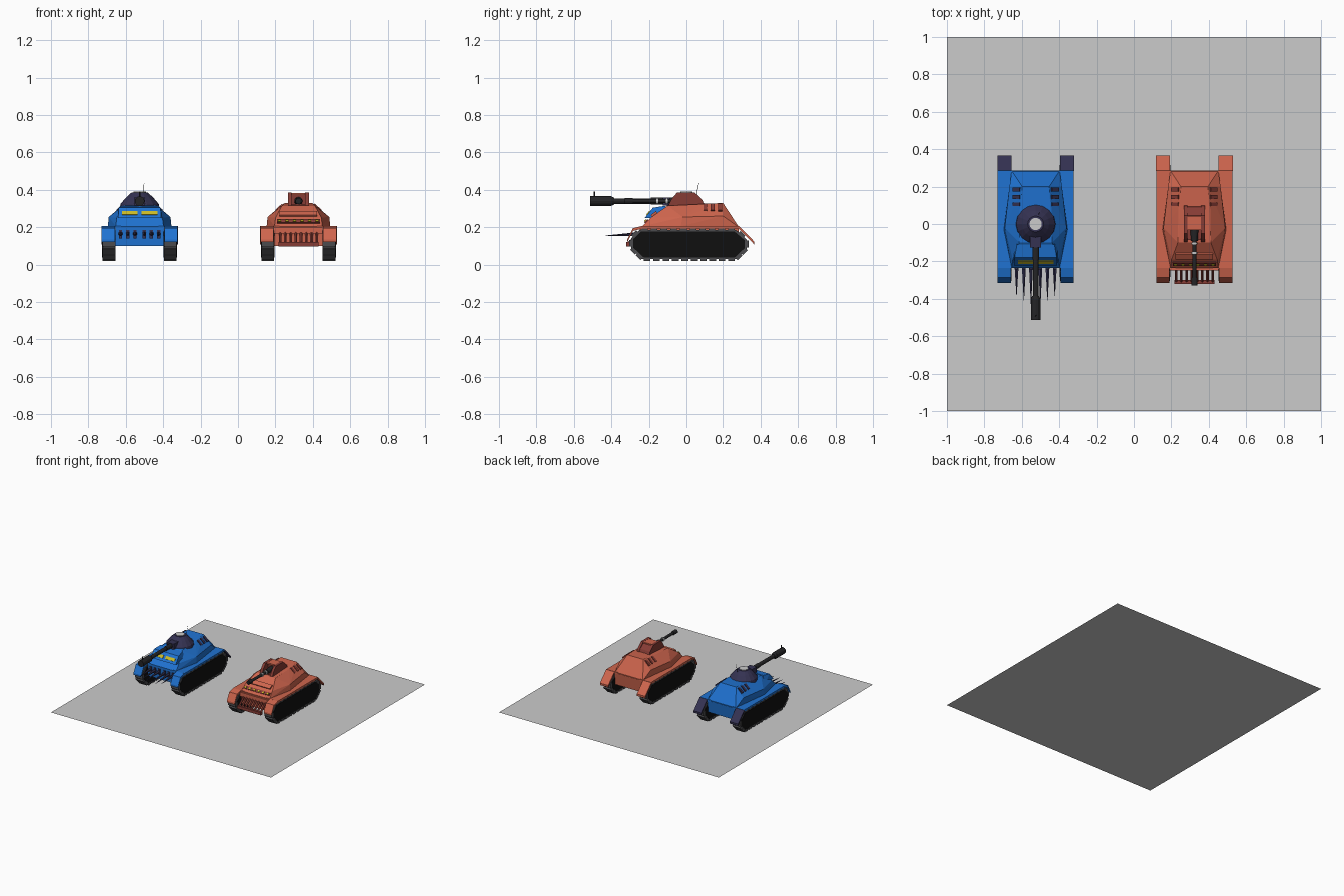
import bpy, bmesh
from math import atan2, hypot, radians, pi
from mathutils import Matrix, Vector

if "Cube" in bpy.data.objects:
    bpy.data.objects.remove(bpy.data.objects["Cube"])


def material(name, rgb):
    m = bpy.data.materials.new(name)
    m.diffuse_color = (*rgb, 1)
    m.use_nodes = True
    m.node_tree.nodes["Principled BSDF"].inputs["Base Color"].default_value = m.diffuse_color
    return m


BLUE = material("blue_paint", (0.014, 0.17, 0.64))
RED = material("red_paint", (0.62, 0.13, 0.075))
DARK_RED = material("dark_red_paint", (0.24, 0.045, 0.035))
PURPLE = material("purple_paint", (0.035, 0.032, 0.085))
BLACK = material("black", (0.005, 0.005, 0.005))
STEEL = material("dark_steel", (0.018, 0.018, 0.02))
TRACK = material("track_grey", (0.07, 0.07, 0.075))
YELLOW = material("yellow_light", (0.6, 0.5, 0.02))

centre_x = 0.0  # current tank's centre line; parts are built around local x = 0


def finish(bm, name, mat=None, mirror=False):
    bmesh.ops.recalc_face_normals(bm, faces=bm.faces)
    me = bpy.data.meshes.new(name)
    bm.to_mesh(me)
    bm.free()
    ob = bpy.data.objects.new(name, me)
    ob.location.x = centre_x
    bpy.context.collection.objects.link(ob)
    if mat:
        me.materials.append(mat)
    if mirror:
        ob.modifiers.new("mirror", 'MIRROR').use_mirror_merge = False
    return ob


def add_box(bm, pos, size, tilt=0, roll=0):
    mat = (Matrix.Translation(pos) @ Matrix.Rotation(roll, 4, 'Y') @ Matrix.Rotation(tilt, 4, 'X')
           @ Matrix.Diagonal((*size, 1)))
    bmesh.ops.create_cube(bm, size=1, matrix=mat)


def boxes(name, items, mat, mirror=False):
    bm = bmesh.new()
    for it in items:
        add_box(bm, *it)
    return finish(bm, name, mat, mirror)


def add_rod(bm, a, b, r1, r2, n=12):
    a, b = Vector(a), Vector(b)
    d = b - a
    mat = Matrix.Translation((a + b) / 2) @ d.to_track_quat('Z', 'Y').to_matrix().to_4x4()
    bmesh.ops.create_cone(bm, cap_ends=True, segments=n, radius1=r1, radius2=r2,
                          depth=d.length, matrix=mat)


def rods(name, items, mat, mirror=False):
    bm = bmesh.new()
    for it in items:
        add_rod(bm, *it)
    return finish(bm, name, mat, mirror)


def prism(name, profile, x0, x1, mat, mirror=False):
    """Extrude a (y, z) outline from x0 to x1."""
    bm = bmesh.new()
    f = bm.faces.new([bm.verts.new((x0, y, z)) for y, z in profile])
    ext = bmesh.ops.extrude_face_region(bm, geom=[f])
    bmesh.ops.translate(bm, vec=(x1 - x0, 0, 0),
                        verts=[v for v in ext['geom'] if isinstance(v, bmesh.types.BMVert)])
    return finish(bm, name, mat, mirror)


def hull(name, half_points, mat):
    """Faceted convex solid from points on one side, repeated on the other."""
    bm = bmesh.new()
    for x, y, z in half_points:
        for s in (-1, 1):
            bm.verts.new((s * x, y, z))
    bmesh.ops.convex_hull(bm, input=bm.verts)
    bmesh.ops.dissolve_limit(bm, angle_limit=radians(2), verts=bm.verts, edges=bm.edges)
    return finish(bm, name, mat)


def strip(points, t):
    return points + [(y, z - t) for y, z in reversed(points)]


BELT = [(-.235, .03), (.27, .03), (.325, .085), (.325, .135), (.27, .185),
        (-.25, .185), (-.295, .14), (-.295, .09)]


def chassis(tag, paint, flap_paint, vent_paint):
    # Running gear: belt, black side plate and tread pads
    prism(tag + "_track_belt", BELT, .132, .196, TRACK, True)
    side = [(.015 + (y - .015) * .965, .107 + (z - .107) * .9) for y, z in BELT]
    prism(tag + "_track_side_plate", side, .128, .2, BLACK, True)
    pads = []
    for (y0, z0), (y1, z1) in zip(BELT, BELT[1:] + BELT[:1]):
        length = hypot(y1 - y0, z1 - z0)
        n = max(1, round(length / .05))
        for i in range(n):
            t = (i + .5) / n
            pads.append(((.164, y0 + (y1 - y0) * t, z0 + (z1 - z0) * t),
                         (.068, .036, .022), atan2(z1 - z0, y1 - y0)))
    boxes(tag + "_tread_pads", pads, TRACK, True)

    # Fenders with front and rear flaps
    prism(tag + "_fender", strip([(-.235, .208), (.285, .208)], .015), .1, .203, paint, True)
    prism(tag + "_front_flap", strip([(-.315, .135), (-.285, .195), (-.234, .208)], .015),
          .132, .203, paint, True)
    prism(tag + "_rear_flap", strip([(.284, .208), (.365, .125)], .016),
          .13, .205, flap_paint, True)

    # Lower and upper hull
    hull(tag + "_lower_hull", [(.137, -.235, .205), (.132, -.232, .1), (.13, .285, .205),
                               (.13, .275, .1)], paint)
    hull(tag + "_upper_hull", [(.128, -.235, .205), (.17, -.03, .205), (.128, .285, .2),
                               (.165, -.02, .255), (.122, -.19, .252), (.14, .2, .26),
                               (.088, -.1, .315), (.085, .08, .322), (.072, .2, .33)], paint)
    # Side vents on the rear deck
    boxes(tag + "_deck_vents", [((.1, y, .303), (.05, .02, .018), 0, radians(42))
                                for y in (.105, .145, .185)], vent_paint, True)


# Ground slab
bm = bmesh.new()
bmesh.ops.create_grid(bm, x_segments=1, y_segments=1, size=1)
finish(bm, "base_plate")

# ---------------- Blue tank ----------------
centre_x = -.526
chassis("blue", BLUE, PURPLE, PURPLE)

# Brow with two headlights
hull("blue_brow", [(.115, -.222, .25), (.112, -.178, .305), (.1, -.11, .315), (.12, -.1, .25)], BLUE)
boxes("blue_headlights", [((.053, -.2, .274), (.085, .014, .024), radians(-39))], YELLOW, True)

# Front spikes with square sockets
rods("blue_spikes", [((x, -.23, .165), (x, tip, .155), .012, .001, 6)
                     for x, tip in ((.025, -.43), (.063, -.41), (.102, -.385))], PURPLE, True)
boxes("blue_spike_sockets", [((x, -.236, .163), (.018, .012, .045))
                             for x in (.025, .063, .102)], PURPLE, True)

# Faceted dome turret and hatch
rods("blue_turret", [((0, 0, z0), (0, 0, z1), r0, r1, 16) for z0, z1, r0, r1 in
                     ((.3, .325, .107, .102), (.325, .36, .102, .072), (.36, .386, .072, .043))],
     PURPLE)
rods("blue_hatch", [((0, 0, .38), (0, 0, .39), .033, .033, 16)], None)
boxes("blue_mantlet", [((0, -.095, .338), (.06, .06, .045))], PURPLE)

# Cannon with muzzle brake and sight post
rods("blue_cannon", [((0, -.09, .34), (0, -.42, .34), .015, .015),
                     ((0, -.40, .34), (0, -.512, .34), .026, .026),
                     ((0, -.385, .34), (0, -.402, .34), .018, .026),
                     ((0, -.12, .34), (0, -.19, .34), .018, .018),
                     ((0, -.49, .36), (0, -.49, .39), .005, .004, 6)], STEEL)
rods("blue_antenna", [((.015, .05, .36), (.024, .066, .437), .0018, .001, 6)], STEEL)

# ---------------- Red tank ----------------
centre_x = .323
chassis("red", RED, RED, DARK_RED)

# Vision band with a row of lamps, and the plate below it
boxes("red_vision_band", [((0, -.211, .23), (.23, .014, .024), radians(-42))], DARK_RED)
boxes("red_lamps", [((-.1 + .04 * i, -.217, .234), (.016, .012, .012), radians(-42))
                    for i in range(6)], YELLOW)
boxes("red_brow", [((0, -.17, .268), (.2, .02, .035), radians(-53))], RED)
boxes("red_bumper_plate", [((0, -.238, .182), (.26, .022, .035))], RED)

# Slanted ram grille
rods("red_grille_bars", [((-.098 + .028 * i, -.235, .175), (-.098 + .028 * i, -.308, .115),
                          .008, .008, 6) for i in range(8)], DARK_RED)
boxes("red_grille_rail", [((0, -.31, .11), (.215, .022, .024))], DARK_RED)

# Turret: centre block between sloped cheeks
prism("red_turret_block", [(-.02, .31), (.1, .31), (.085, .345), (.045, .375), (-.02, .375)],
      -.04, .04, DARK_RED)
prism("red_turret_cheeks", [(-.1, .31), (.105, .31), (.09, .345), (.045, .385), (-.05, .385),
                            (-.08, .35)], .036, .057, DARK_RED, True)
boxes("red_turret_roof", [((0, .005, .378), (.08, .075, .012))], RED)
boxes("red_turret_floor", [((0, -.05, .315), (.08, .07, .02))], DARK_RED)

# Gun with collars and muzzle
rods("red_gun", [((0, -.01, .34), (0, -.33, .34), .011, .011),
                 ((0, -.285, .34), (0, -.328, .34), .016, .016),
                 ((0, -.02, .34), (0, -.09, .34), .022, .018)], STEEL)
rods("red_gun_collars", [((0, y, .34), (0, y - .01, .34), .0165, .0165)
                         for y in (-.1, -.15)], None)
